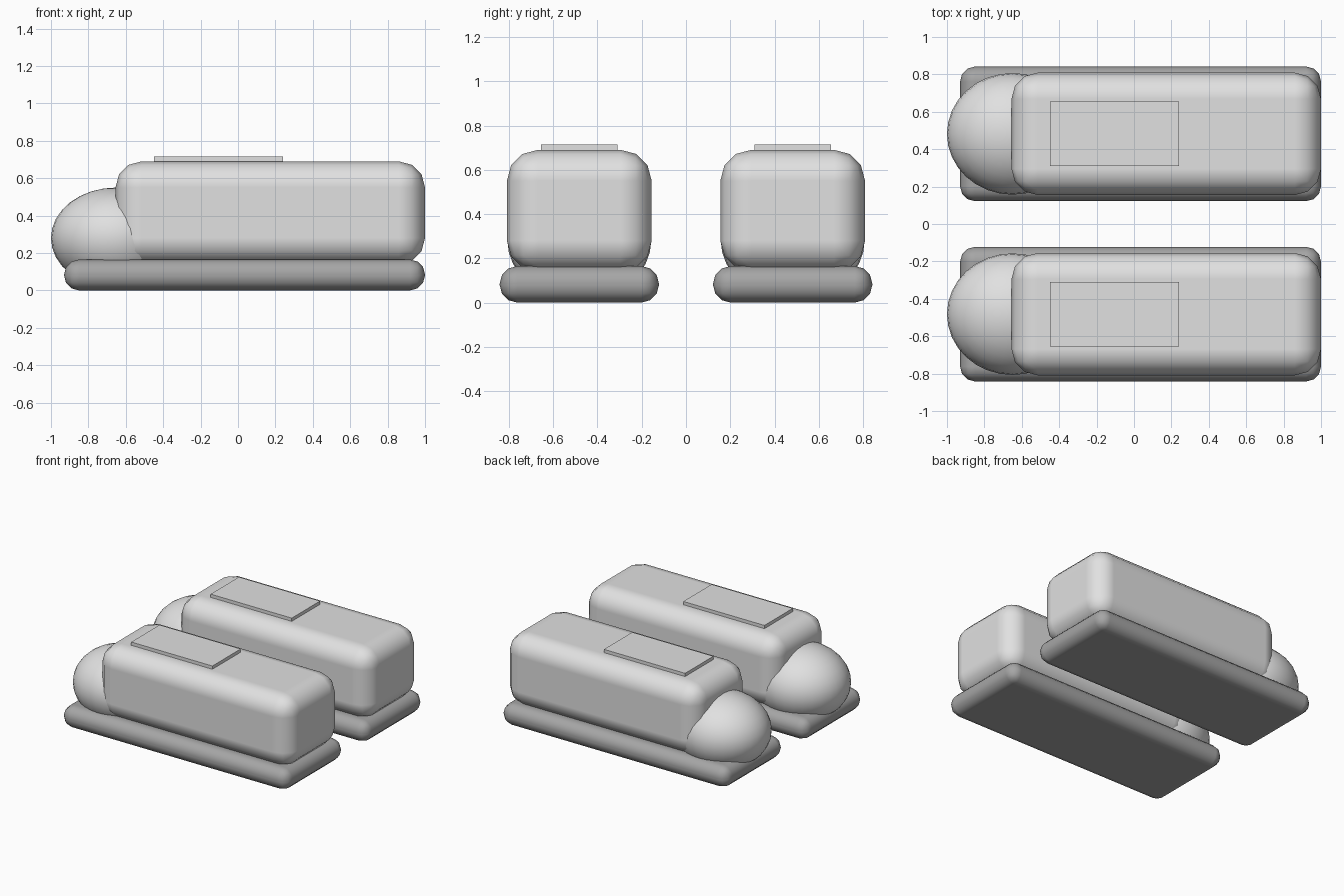
import bpy
from math import radians

cube = bpy.data.objects.get("Cube")
if cube:
    bpy.data.objects.remove(cube, do_unlink=True)


def material(name, value):
    mat = bpy.data.materials.new(name)
    mat.use_nodes = True
    colour = (value, value, value, 1)
    mat.diffuse_color = colour
    mat.node_tree.nodes["Principled BSDF"].inputs["Base Color"].default_value = colour
    return mat


light_grey = material("light_grey", 0.75)
dark_grey = material("dark_grey", 0.38)


def finish(name, mat, smooth):
    obj = bpy.context.object
    obj.name = name
    obj.data.materials.append(mat)
    bpy.ops.object.transform_apply(location=False, rotation=False, scale=True)
    if smooth:
        bpy.ops.object.shade_smooth_by_angle(angle=radians(50))
    return obj


def box(name, x, y, z, mat, bevel=0):
    """Box between the given (low, high) limits, with rounded edges if asked."""
    limits = (x, y, z)
    bpy.ops.mesh.primitive_cube_add(size=1, location=[(a + b) / 2 for a, b in limits])
    bpy.context.object.scale = [b - a for a, b in limits]
    obj = finish(name, mat, bevel > 0)
    if bevel:
        mod = obj.modifiers.new("rounding", "BEVEL")
        mod.width = bevel
        mod.segments = 3
        mod.limit_method = "NONE"
        mod.harden_normals = True


def shoe(side, y):
    # Sole and upper
    box(side + "_sole", (-0.93, 1.0), (y - 0.36, y + 0.36), (0, 0.165), dark_grey, 0.08)
    box(side + "_upper", (-0.655, 1.0), (y - 0.327, y + 0.327), (0.14, 0.69), light_grey, 0.14)

    # Rounded toe cap
    bpy.ops.mesh.primitive_uv_sphere_add(segments=32, ring_count=16, radius=1,
                                         location=(-0.65, y, 0.28))
    bpy.context.object.scale = (0.35, 0.325, 0.27)
    finish(side + "_toe_cap", light_grey, True)

    # Thin tongue plate on top
    box(side + "_tongue", (-0.45, 0.24), (y - 0.172, y + 0.172), (0.66, 0.715), light_grey)


shoe("front", -0.482)
shoe("back", 0.482)
